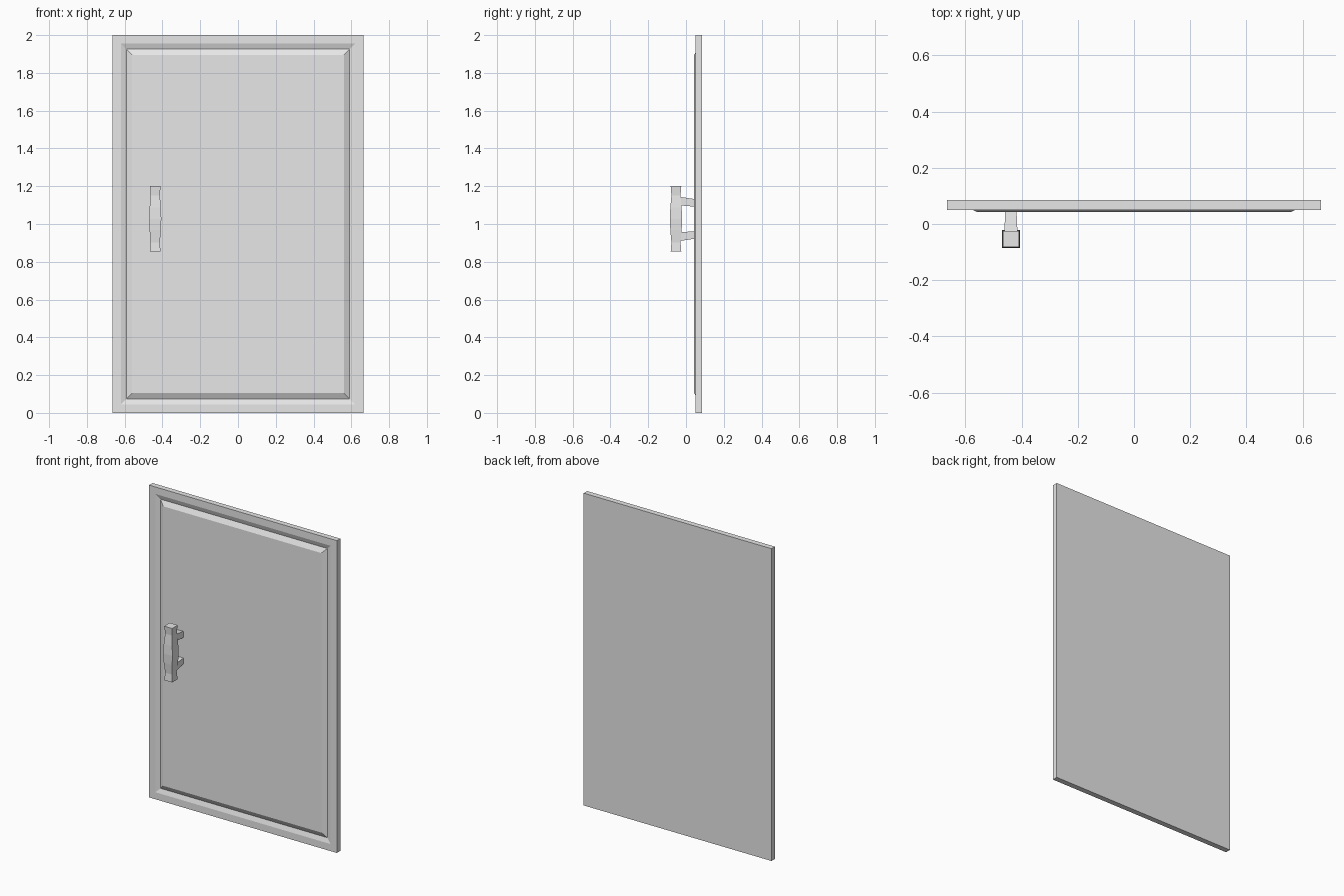
import bpy, bmesh

cube = bpy.data.objects.get("Cube")
if cube:
    bpy.data.objects.remove(cube, do_unlink=True)

GREY = (0.8, 0.8, 0.8, 1)
grey = bpy.data.materials.new("plain_grey")
grey.use_nodes = True
grey.diffuse_color = GREY
grey.node_tree.nodes["Principled BSDF"].inputs["Base Color"].default_value = GREY


def loft(name, rings):
    """Skin a closed flat-shaded solid over rings of four points."""
    bm = bmesh.new()
    loops = [[bm.verts.new(p) for p in ring] for ring in rings]
    for a, b in zip(loops, loops[1:]):
        for i in range(4):
            j = (i + 1) % 4
            bm.faces.new((a[i], a[j], b[j], b[i]))
    bm.faces.new(loops[0][::-1])
    bm.faces.new(loops[-1])
    bmesh.ops.recalc_face_normals(bm, faces=bm.faces)
    mesh = bpy.data.meshes.new(name)
    bm.to_mesh(mesh)
    bm.free()
    mesh.materials.append(grey)
    obj = bpy.data.objects.new(name, mesh)
    bpy.context.collection.objects.link(obj)
    return obj


def upright(cx, cz, hx, hz, y):
    """Rectangle facing the front."""
    return [(cx - hx, y, cz - hz), (cx + hx, y, cz - hz),
            (cx + hx, y, cz + hz), (cx - hx, y, cz + hz)]


def level(cx, cy, hx, hy, z):
    """Rectangle facing up."""
    return [(cx - hx, cy - hy, z), (cx + hx, cy - hy, z),
            (cx + hx, cy + hy, z), (cx - hx, cy + hy, z)]


# Door slab: back, front rim, V-shaped groove, raised centre panel
door_profile = [(0, 0.085), (0, 0.05), (0.045, 0.05), (0.074, 0.06), (0.105, 0.043)]
loft("door_panel", [upright(0, 1, 0.665 - inset, 1 - inset, y)
                    for inset, y in door_profile])

# Handle grip: square bar with necks and a swollen middle
GRIP_X, GRIP_Y, GRIP_Z = -0.438, -0.053, 1.027
half = [(0.173, 0.028), (0.125, 0.024), (0.06, 0.030)]
grip_profile = [(-h, r) for h, r in half] + [(0, 0.032)] + half[::-1]
loft("handle_grip", [level(GRIP_X, GRIP_Y, r, r, GRIP_Z + h) for h, r in grip_profile])

# Two tapered posts joining the grip to the door
for side, name in ((1, "upper_handle_post"), (-1, "lower_handle_post")):
    loft(name, [upright(GRIP_X, GRIP_Z + side * 0.095, 0.024, 0.023, -0.04),
                upright(GRIP_X, GRIP_Z + side * 0.085, 0.020, 0.020, 0.045)])
